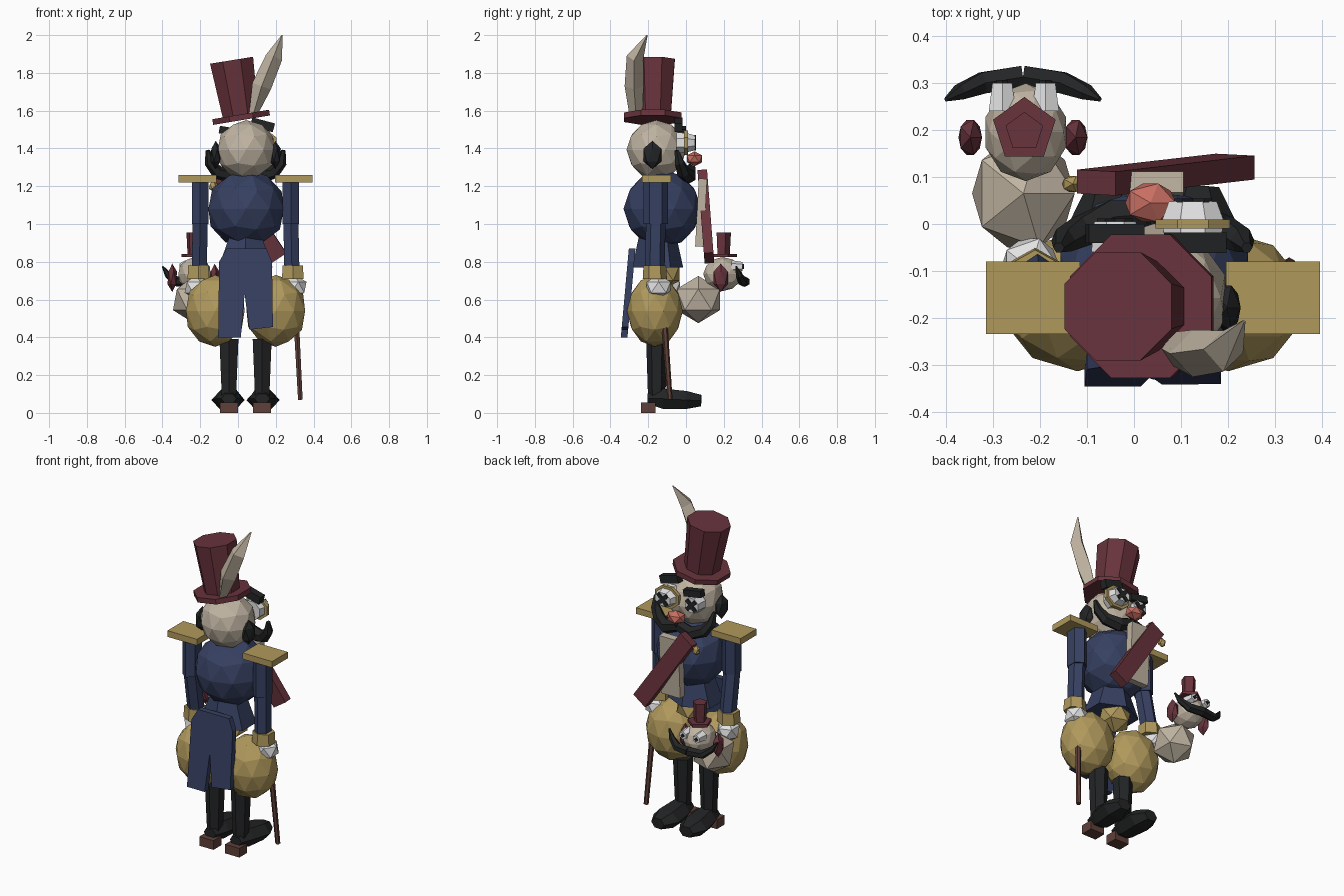
import bpy, bmesh, math
from mathutils import Vector, Matrix, Euler

def srgb(r, g, b):
    return [((c / 255 + 0.055) / 1.055) ** 2.4 if c > 10 else c / 3295 for c in (r, g, b)] + [1]

MATS = {}
for n, c in dict(cream=(192, 180, 162), navy=(54, 64, 97), gold=(176, 153, 92), maroon=(104, 51, 60),
                 black=(35, 36, 37), brown=(95, 64, 57), white=(226, 226, 226), pink=(200, 110, 98)).items():
    MATS[n] = bpy.data.materials.new(n)
    MATS[n].diffuse_color = srgb(*c)

def finish(name, bm, mat):
    bmesh.ops.recalc_face_normals(bm, faces=bm.faces)
    me = bpy.data.meshes.new(name)
    bm.to_mesh(me)
    bm.free()
    me.materials.append(MATS[mat])
    ob = bpy.data.objects.new(name, me)
    bpy.context.collection.objects.link(ob)
    return ob

def place(loc, size, rot):
    e = Euler([math.radians(a) for a in rot]).to_matrix().to_4x4()
    return Matrix.Translation(loc) @ e @ Matrix.Diagonal((*size, 1))

def ball(name, loc, size, mat, sub=2, rot=(0, 0, 0)):
    bm = bmesh.new()
    bmesh.ops.create_icosphere(bm, subdivisions=sub, radius=1, matrix=place(loc, size, rot))
    return finish(name, bm, mat)

def box(name, loc, half, mat, rot=(0, 0, 0)):
    bm = bmesh.new()
    bmesh.ops.create_cube(bm, size=2, matrix=place(loc, half, rot))
    return finish(name, bm, mat)

def tube(name, pts, radii, mat, sides=6, side=(1, 0, 0), turn=0.5):
    """Loft elliptical rings (a along side, b across) through pts."""
    bm = bmesh.new()
    pts = [Vector(p) for p in pts]
    rings = []
    for i, p in enumerate(pts):
        t = (pts[min(i + 1, len(pts) - 1)] - pts[max(i - 1, 0)]).normalized()
        v = t.cross(Vector(side)).normalized()
        u = v.cross(t)
        a, b = radii[i] if isinstance(radii[i], tuple) else (radii[i], radii[i])
        ang = [2 * math.pi * (k + turn) / sides for k in range(sides)]
        rings.append([bm.verts.new(p + u * a * math.cos(w) + v * b * math.sin(w)) for w in ang])
    for r, s in zip(rings, rings[1:]):
        for k in range(sides):
            bm.faces.new((r[k], r[(k + 1) % sides], s[(k + 1) % sides], s[k]))
    bm.faces.new(rings[0])
    bm.faces.new(rings[-1])
    return finish(name, bm, mat)

def cross(name, loc, r, w):
    for a in (45, -45):
        box(name, loc, (r, 0.004, w), 'black', (0, a, 0))

CX = 0.04  # body centre line

# torso, waist and pelvis
ball('torso', (0.043, -0.125, 1.08), (0.21, 0.206, 0.207), 'navy')
tube('waist', [(CX, -0.15, 0.93), (CX, -0.15, 0.77)], [0.1, (0.165, 0.135)], 'navy')
ball('pelvis', (CX, -0.12, 0.74), (0.1, 0.1, 0.09), 'gold', 1)

# split coat tail
bm = bmesh.new()
prof = [(-0.06, 0.87), (0.15, 0.87), (0.18, 0.8), (0.185, 0.455), (0.06, 0.44),
        (0.035, 0.63), (0.015, 0.4), (-0.105, 0.4), (-0.1, 0.8)]
face = bm.faces.new([bm.verts.new((x, -0.345 + 0.09 * (z - 0.4), z)) for x, z in prof])
ext = bmesh.ops.extrude_face_region(bm, geom=[face])
bmesh.ops.translate(bm, vec=(0, 0.035, 0), verts=[v for v in ext['geom'] if isinstance(v, bmesh.types.BMVert)])
finish('coat_tail', bm, 'navy')

# limbs, both sides
for s, n in ((-1, 'left'), (1, 'right')):
    ax, fy = CX + s * 0.24, 0.05 if s < 0 else 0.0
    box(n + '_epaulette', (CX + s * 0.255, -0.157, 1.24), (0.1, 0.077, 0.019), 'gold')
    tube(n + '_upper_arm', [(ax, -0.16, 1.23), (ax, -0.16, 1.0)], [(0.05, 0.065)] * 2, 'navy')
    tube(n + '_forearm', [(ax, -0.16, 1.01), (ax + s * 0.005, -0.165 + fy, 0.77)], [(0.046, 0.052)] * 2, 'navy')
    tube(n + '_cuff', [(ax + s * 0.01, -0.165 + fy, 0.78), (ax + s * 0.01, -0.165 + fy, 0.71)],
         [(0.062, 0.06), (0.066, 0.064)], 'gold')
    ball(n + '_hand', (ax + s * 0.02, -0.145 + fy, 0.665), (0.07, 0.075, 0.065), 'white', 1)
    ball(n + '_breeches', (CX + s * 0.16, -0.165, 0.54), (0.163, 0.148, 0.19), 'gold')
    lx = CX + s * 0.088
    tube(n + '_boot_shaft', [(lx, -0.155, 0.39), (lx, -0.155, 0.05)], [(0.058, 0.056), (0.042, 0.045)], 'black')
    tube(n + '_boot_foot', [(lx, -0.205, 0.075), (lx, -0.12, 0.075), (lx + s * 0.005, 0.0, 0.068),
                            (lx + s * 0.008, 0.08, 0.065)],
         [(0.04, 0.03), (0.07, 0.062), (0.088, 0.055), (0.045, 0.035)], 'black', turn=0)
    box(n + '_heel', (lx, -0.2, 0.028), (0.048, 0.038, 0.028), 'brown')

# walking stick
tube('cane', [(0.298, -0.12, 0.66), (0.312, -0.11, 0.42), (0.33, -0.085, 0.07)], [0.016, 0.016, 0.014], 'brown')

# shirt front, sash and badge
box('shirt_front', (CX, 0.08, 1.06), (0.065, 0.022, 0.18), 'cream', (-3, 0, 0))
tube('sash', [(-0.08, 0.088, 1.26), (0.215, 0.122, 0.82)], [(0.07, 0.036)] * 2, 'maroon', 4)
ball('badge', (-0.13, 0.085, 1.2), (0.026, 0.02, 0.03), 'gold', 1)

# head
ball('head', (0.043, -0.157, 1.392), (0.158, 0.158, 0.158), 'cream')
ball('nose', (0.035, 0.045, 1.345), (0.06, 0.048, 0.04), 'pink', 1)
for s in (-1, 1):
    ball('sideburn', (CX + s * 0.158, -0.178, 1.365), (0.032, 0.056, 0.075), 'black', 1)
    tube('moustache', [(0.035, 0.02, 1.285), (CX + s * 0.08, 0.015, 1.255), (CX + s * 0.15, -0.015, 1.275),
                       (CX + s * 0.19, -0.035, 1.325), (CX + s * 0.2, -0.05, 1.39)],
         [0.035, 0.042, 0.036, 0.028, 0.012], 'black', 6, (0, 1, 0))
box('left_brow', (-0.04, -0.02, 1.49), (0.06, 0.02, 0.02), 'black', (0, 10, 0))
box('right_brow', (0.13, -0.04, 1.525), (0.062, 0.022, 0.024), 'black', (0, 15, 0))

# eyes with crosses, right one behind a monocle
tube('left_eye', [(-0.04, -0.06, 1.42), (-0.04, 0.005, 1.42)], [0.055, 0.048], 'white', 8)
cross('left_eye_cross', (-0.04, 0.008, 1.42), 0.042, 0.012)
tube('monocle', [(0.125, -0.01, 1.43), (0.125, 0.01, 1.43)], [(0.086, 0.07)] * 2, 'gold', 8)
tube('right_eye', [(0.125, -0.05, 1.43), (0.125, 0.005, 1.43), (0.125, 0.048, 1.43)],
     [0.06, (0.072, 0.055), (0.055, 0.042)], 'white', 8)
cross('right_eye_cross', (0.125, 0.05, 1.43), 0.045, 0.012)

# tilted top hat and single ear
tube('hat_brim', [(0.019, -0.175, 1.55), (0.014, -0.175, 1.58)], [0.165, 0.165], 'maroon', 8)
tube('hat_crown', [(0.014, -0.175, 1.57), (-0.034, -0.175, 1.867)], [0.102, 0.125], 'maroon', 8)
tube('ear', [(0.08, -0.265, 1.58), (0.125, -0.275, 1.73), (0.19, -0.27, 1.88), (0.234, -0.206, 2.0)],
     [(0.022, 0.035), (0.052, 0.05), (0.045, 0.045), 0.003], 'cream', 4, (1, 0, 0), 0)

# puppet on the left hand
PX = -0.23
ball('puppet_body', (-0.235, 0.065, 0.6), (0.122, 0.135, 0.125), 'cream', 1)
ball('puppet_head', (PX, 0.195, 0.735), (0.09, 0.104, 0.09), 'cream')
tube('puppet_hat_brim', [(PX - 0.003, 0.2, 0.825), (PX - 0.003, 0.2, 0.842)], [0.07, 0.07], 'maroon', 5, turn=0.25)
tube('puppet_hat_crown', [(PX - 0.003, 0.196, 0.84), (PX - 0.003, 0.196, 0.955)], [0.036, 0.042], 'maroon', 5, turn=0.25)
for s in (-1, 1):
    ball('puppet_ear', (PX - 0.006 + s * 0.112, 0.184, 0.715), (0.028, 0.044, 0.075), 'maroon', 1)
    tube('puppet_moustache', [(PX - 0.006, 0.312, 0.695), (PX - 0.006 + s * 0.085, 0.3, 0.695),
                              (PX - 0.006 + s * 0.135, 0.28, 0.73), (PX - 0.006 + s * 0.163, 0.265, 0.775)],
         [0.028, 0.026, 0.018, 0.005], 'black', 6, (0, 1, 0))
    ex = PX - 0.004 + s * 0.046
    tube('puppet_eye', [(ex, 0.24, 0.775), (ex, 0.3, 0.775)], [0.033, 0.024], 'white', 6)
    box('puppet_pupil', (ex, 0.302, 0.775), (0.009, 0.004, 0.009), 'black', (0, 45, 0))
